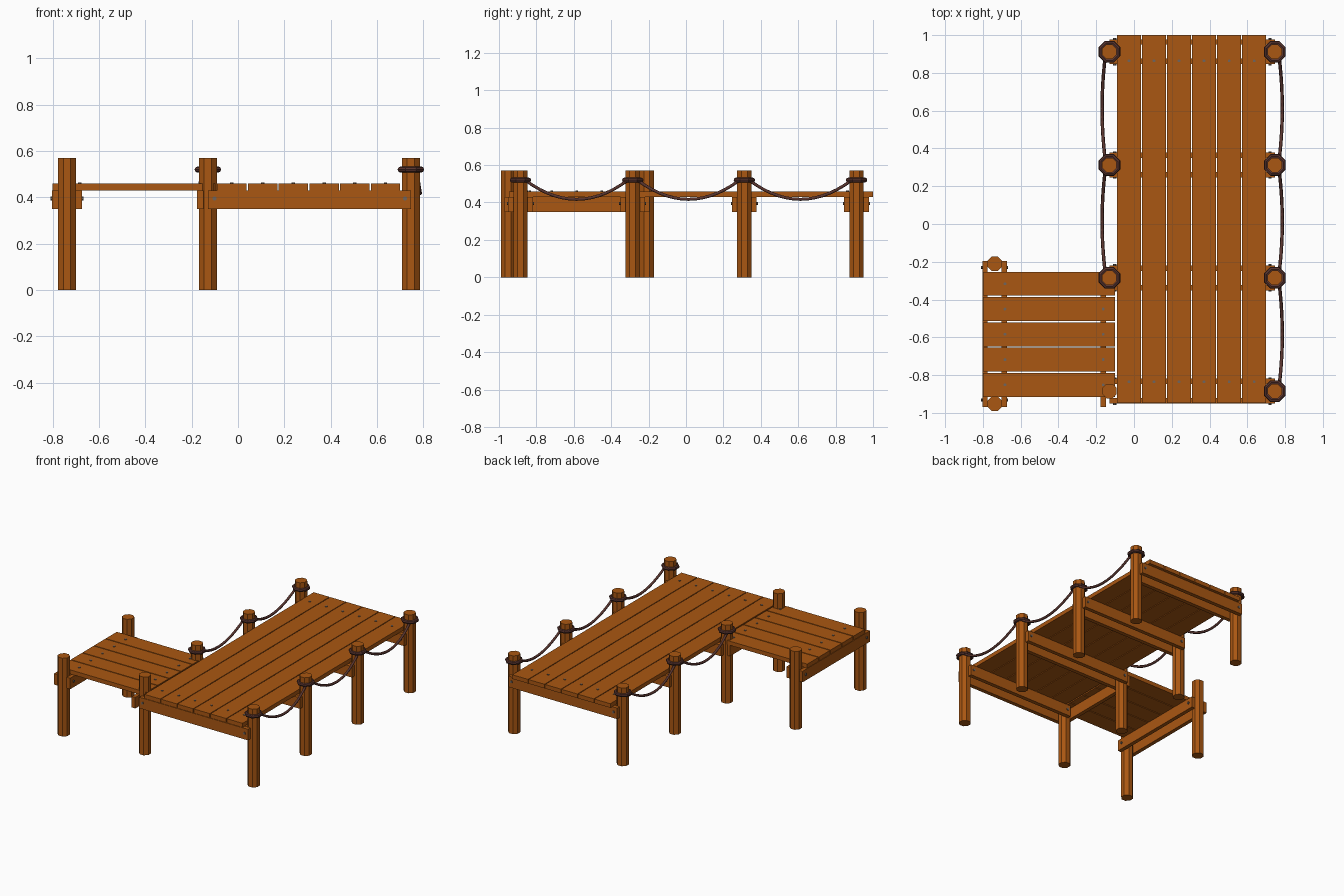
import bpy, math
from mathutils import Matrix

if "Cube" in bpy.data.objects:
    bpy.data.objects.remove(bpy.data.objects["Cube"])


def material(name, rgb):
    m = bpy.data.materials.new(name)
    m.diffuse_color = (*rgb, 1)
    m.use_nodes = True
    m.node_tree.nodes["Principled BSDF"].inputs["Base Color"].default_value = m.diffuse_color
    return m


WOOD = material("wood", (0.40, 0.095, 0.006))
ROPE = material("rope", (0.10, 0.035, 0.028))
METAL = material("metal", (0.16, 0.13, 0.11))


def box(name, x0, x1, y0, y1, z0, z1):
    bpy.ops.mesh.primitive_cube_add(size=1, location=((x0 + x1) / 2, (y0 + y1) / 2, (z0 + z1) / 2))
    o = bpy.context.object
    o.name = name
    o.data.transform(Matrix.Diagonal((x1 - x0, y1 - y0, z1 - z0, 1)))
    o.data.materials.append(WOOD)


def cylinder(name, loc, r, depth, sides, mat, rot=(0, 0, 0)):
    bpy.ops.mesh.primitive_cylinder_add(vertices=sides, radius=r, depth=depth, location=loc, rotation=rot)
    o = bpy.context.object
    o.name = name
    # turn flats toward the axes
    o.data.transform(Matrix.Rotation(math.pi / sides, 4, 'Z'))
    o.data.materials.append(mat)


def post(name, x, y):
    cylinder(name, (x, y, 0.285), 0.0415, 0.57, 8, WOOD)


def nail(x, y):
    cylinder("nail", (x, y, 0.459), 0.008, 0.01, 8, METAL)


def rope_ring(x, y):
    bpy.ops.mesh.primitive_torus_add(major_segments=8, minor_segments=8, major_radius=0.049,
                                     minor_radius=0.013, location=(x, y, 0.52),
                                     rotation=(0, 0, math.pi / 8))
    o = bpy.context.object
    o.name = "rope_ring"
    o.data.materials.append(ROPE)


def hanging_rope(x, y0, y1, side):
    cu = bpy.data.curves.new("hanging_rope", 'CURVE')
    cu.dimensions = '3D'
    cu.bevel_depth = 0.009
    cu.bevel_resolution = 1
    cu.use_fill_caps = True
    sp = cu.splines.new('POLY')
    n = 14
    sp.points.add(n)
    for i in range(n + 1):
        t = i / n
        s = 4 * t * (1 - t)
        sp.points[i].co = (x + side * (0.022 + 0.017 * s), y0 + (y1 - y0) * t, 0.52 - 0.103 * s, 1)
    cu.materials.append(ROPE)
    o = bpy.data.objects.new("hanging_rope", cu)
    bpy.context.collection.objects.link(o)


LEFT, RIGHT = -0.13, 0.746
ROWS = [-0.885, -0.285, 0.312, 0.912]
BEAM = (0.35, 0.43)

# main deck planks, nailed near both ends
for i in range(6):
    x = -0.09 + i * 0.1326
    box("main_plank", x, x + 0.127, -0.947, 1.0, 0.43, 0.46)
    nail(x + 0.0635, 0.864)
    nail(x + 0.0635, -0.835)

# main posts with paired cross beams and bolts
for y in ROWS:
    post("main_post_left", LEFT, y)
    post("main_post_right", RIGHT, y)
    for s in (-1, 1):
        a, b = sorted((y + s * 0.037, y + s * 0.066))
        box("main_cross_beam", LEFT, RIGHT, a, b, *BEAM)
        for x in (-0.102, 0.72):
            cylinder("bolt", (x, y + s * 0.066, 0.395), 0.009, 0.012, 8, METAL, (math.pi / 2, 0, 0))

# side deck planks
for i in range(5):
    y = -0.915 + i * 0.1338
    box("side_plank", -0.80, -0.10, y, y + 0.127, 0.43, 0.46)
    nail(-0.683, y + 0.0635)
    nail(-0.163, y + 0.0635)

# side deck posts and beams
for y in (-0.952, -0.21):
    post("side_post", -0.738, y)
    for x in (-0.803, -0.673):
        cylinder("bolt", (x, y + (0.02 if y < -0.5 else -0.02), 0.395), 0.009, 0.012, 8, METAL,
                 (0, math.pi / 2, 0))
for x0, x1 in ((-0.803, -0.775), (-0.701, -0.673), (-0.177, -0.149)):
    box("side_beam", x0, x1, -0.97, -0.195 if x0 < -0.5 else -0.255, *BEAM)

# rope railings: right side has every post, left side skips the front one
for x, side, rows in ((LEFT, -1, ROWS[1:]), (RIGHT, 1, ROWS)):
    for y in rows:
        rope_ring(x, y)
    for a, b in zip(rows, rows[1:]):
        hanging_rope(x, a + 0.025, b - 0.025, side)
